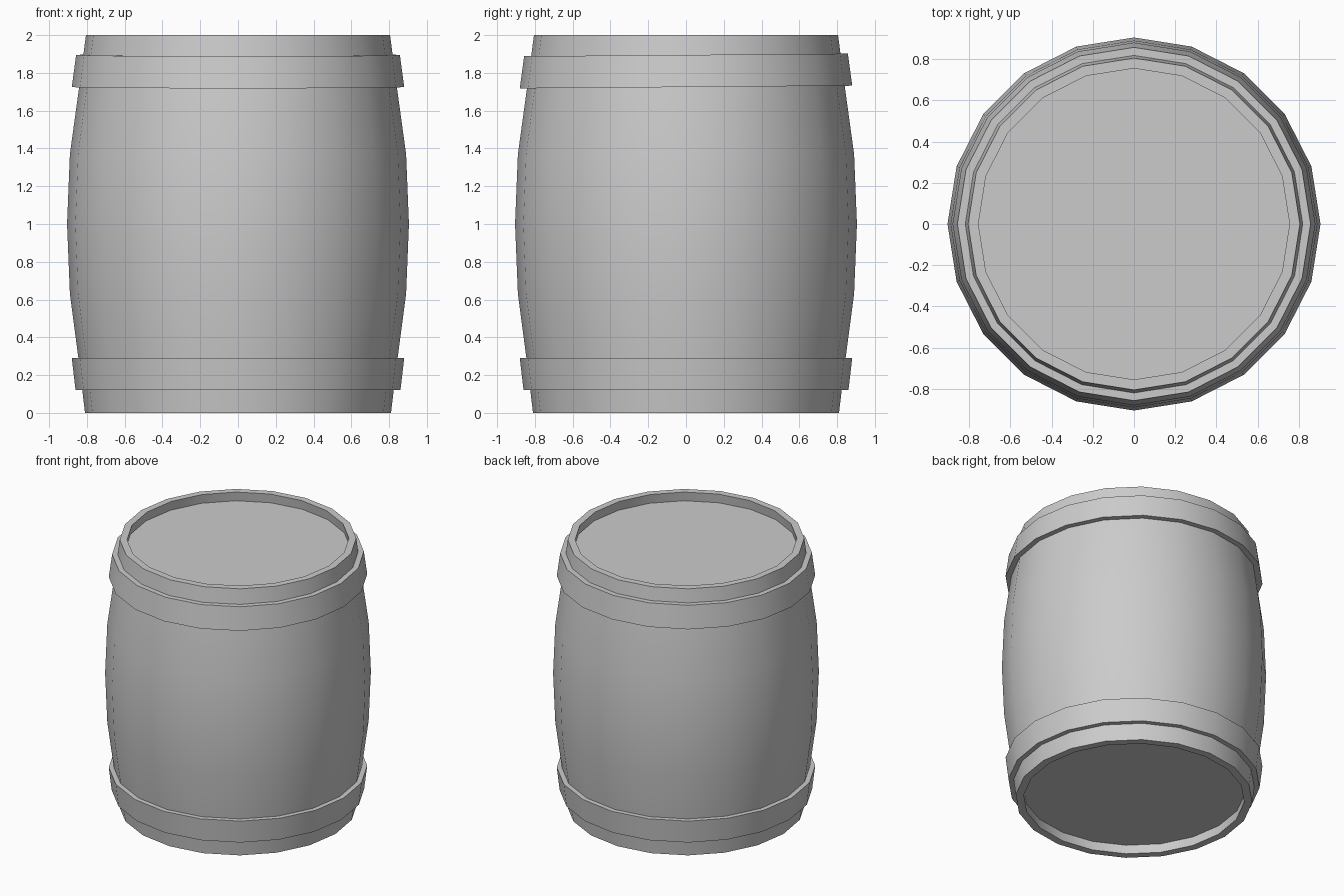
import bpy, bmesh, math
from mathutils import Matrix

if "Cube" in bpy.data.objects:
    bpy.data.objects.remove(bpy.data.objects["Cube"])

SIDES = 20


def revolve(name, profile, closed=False, tilt=0.0):
    """Spin an (r, z) profile round the z axis; r = 0 makes a pole-free flat cap."""
    bm = bmesh.new()
    rings = []
    for r, z in profile:
        rings.append([bm.verts.new((r * math.cos(2 * math.pi * i / SIDES),
                                    r * math.sin(2 * math.pi * i / SIDES), z))
                      for i in range(SIDES)])
    pairs = list(zip(rings, rings[1:]))
    if closed:
        pairs.append((rings[-1], rings[0]))
    for a, b in pairs:
        for i in range(SIDES):
            j = (i + 1) % SIDES
            bm.faces.new((a[i], a[j], b[j], b[i]))
    if not closed:
        bm.faces.new(rings[0])
        bm.faces.new(rings[-1])
    for v in bm.verts:
        v.co.z += tilt * v.co.y
    bmesh.ops.recalc_face_normals(bm, faces=bm.faces)
    mesh = bpy.data.meshes.new(name)
    bm.to_mesh(mesh)
    bm.free()
    ob = bpy.data.objects.new(name, mesh)
    bpy.context.collection.objects.link(ob)
    bpy.ops.object.select_all(action='DESELECT')
    ob.select_set(True)
    bpy.context.view_layer.objects.active = ob
    bpy.ops.object.shade_smooth_by_angle(angle=math.radians(30))
    return ob


# Bulging body with a raised rim and recessed head at both ends
revolve("barrel_body", [
    (0.76, 0.07), (0.755, 0.0), (0.81, 0.0), (0.845, 0.29), (0.89, 0.63),
    (0.905, 1.0), (0.89, 1.37), (0.843, 1.71), (0.805, 2.0),
    (0.755, 2.0), (0.765, 1.93)])

# Tapered hoops, the upper one sitting slightly askew
revolve("lower_hoop", [(0.81, 0.12), (0.86, 0.12), (0.88, 0.29), (0.83, 0.29)],
        closed=True)
revolve("upper_hoop", [(0.83, 1.725), (0.88, 1.725), (0.857, 1.895), (0.80, 1.895)],
        closed=True, tilt=0.008)
